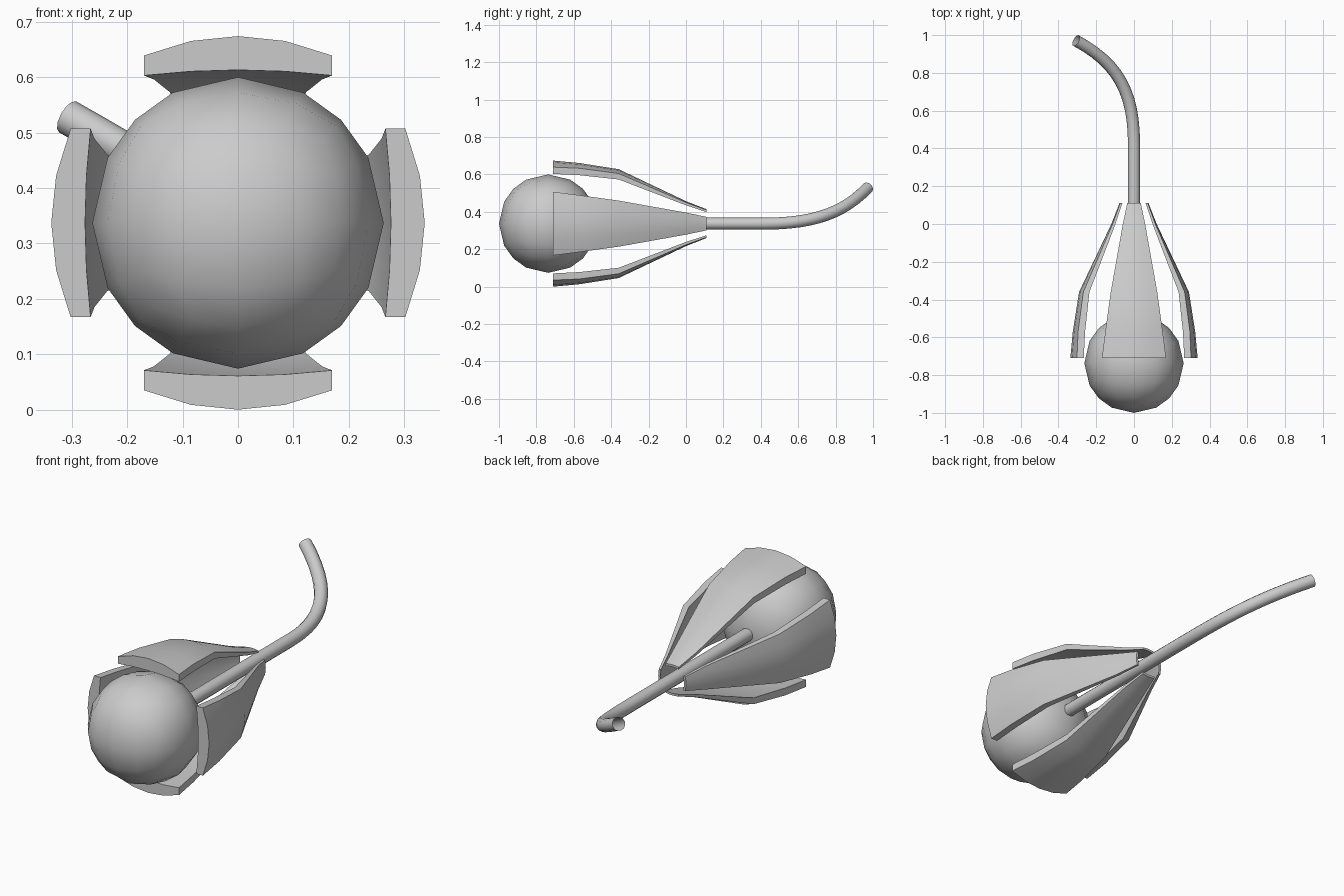
import bpy
import bmesh
import math
from mathutils import Matrix, Vector

if "Cube" in bpy.data.objects:
    bpy.data.objects.remove(bpy.data.objects["Cube"])

AXIS_Z = 0.337

grey = bpy.data.materials.new("light grey")
grey.diffuse_color = (0.6, 0.6, 0.6, 1)
grey.use_nodes = True
grey.node_tree.nodes["Principled BSDF"].inputs["Base Color"].default_value = grey.diffuse_color


def finish(bm, name):
    """Turn a bmesh into a smooth object with sharp rims."""
    bmesh.ops.recalc_face_normals(bm, faces=bm.faces)
    for f in bm.faces:
        f.smooth = True
    mesh = bpy.data.meshes.new(name)
    bm.to_mesh(mesh)
    bm.free()
    mesh.set_sharp_from_angle(angle=math.radians(35))
    mesh.materials.append(grey)
    obj = bpy.data.objects.new(name, mesh)
    bpy.context.collection.objects.link(obj)
    return obj


# Round bud: a gridded cube pushed out to a sphere
bm = bmesh.new()
bmesh.ops.create_cube(bm, size=2)
bmesh.ops.subdivide_edges(bm, edges=bm.edges[:], cuts=3, use_grid_fill=True)
for v in bm.verts:
    v.co = v.co.normalized() * 0.263 + Vector((0, -0.737, AXIS_Z))
finish(bm, "bud")

# Petal rows: y, half width, outer middle, outer edge, inner middle, inner edge
ROWS = [
    (-0.71, 0.170, 0.337, 0.302, 0.276, 0.266),
    (-0.57, 0.152, 0.324, 0.296, 0.270, 0.259),
    (-0.36, 0.123, 0.291, 0.268, 0.245, 0.236),
    (0.00, 0.059, 0.120, 0.113, 0.104, 0.098),
    (0.11, 0.036, 0.077, 0.073, 0.066, 0.062),
]
COLUMNS = (-1, -0.5, 0, 0.5, 1)


def petal(name, angle):
    bm = bmesh.new()
    rings = []
    for y, half, out_mid, out_edge, in_mid, in_edge in ROWS:
        outer = [(half * u, y, out_mid + (out_edge - out_mid) * u * u) for u in COLUMNS]
        inner = [(half * u, y, in_mid + (in_edge - in_mid) * u * u) for u in reversed(COLUMNS)]
        rings.append([bm.verts.new(p) for p in outer + inner])
    n = len(rings[0])
    for a, b in zip(rings, rings[1:]):
        for i in range(n):
            j = (i + 1) % n
            bm.faces.new((a[i], a[j], b[j], b[i]))
    # Close the tip and the base with quads across the thickness
    for r in (rings[0], rings[-1]):
        for i in range(len(COLUMNS) - 1):
            bm.faces.new((r[i], r[i + 1], r[n - 2 - i], r[n - 1 - i]))
    bm.transform(Matrix.Translation((0, 0, AXIS_Z)) @ Matrix.Rotation(angle, 4, 'Y'))
    finish(bm, name)


# Four petals around the bud
for k, side in enumerate(("top", "right", "bottom", "left")):
    petal(side + "_petal", k * math.pi / 2)

# Stem: an open tube, straight and then bending up to the side
curve = bpy.data.curves.new("stem", 'CURVE')
curve.dimensions = '3D'
curve.bevel_depth = 0.032
curve.bevel_resolution = 4
curve.resolution_u = 12
curve.use_fill_caps = False
curve.materials.append(grey)
spline = curve.splines.new('BEZIER')
spline.bezier_points.add(2)
PATH = [  # left handle, point, right handle
    ((0, -0.6, AXIS_Z), (0, -0.5, AXIS_Z), (0, -0.2, AXIS_Z)),
    ((0, 0.1, AXIS_Z), (0, 0.42, AXIS_Z), (0, 0.70, AXIS_Z)),
    ((-0.085, 0.85, 0.403), (-0.307, 0.971, 0.528), (-0.45, 1.05, 0.61)),
]
for p, (left, co, right) in zip(spline.bezier_points, PATH):
    p.handle_left_type = p.handle_right_type = 'FREE'
    p.handle_left, p.co, p.handle_right = left, co, right
spline.use_smooth = True
stem = bpy.data.objects.new("stem", curve)
bpy.context.collection.objects.link(stem)
